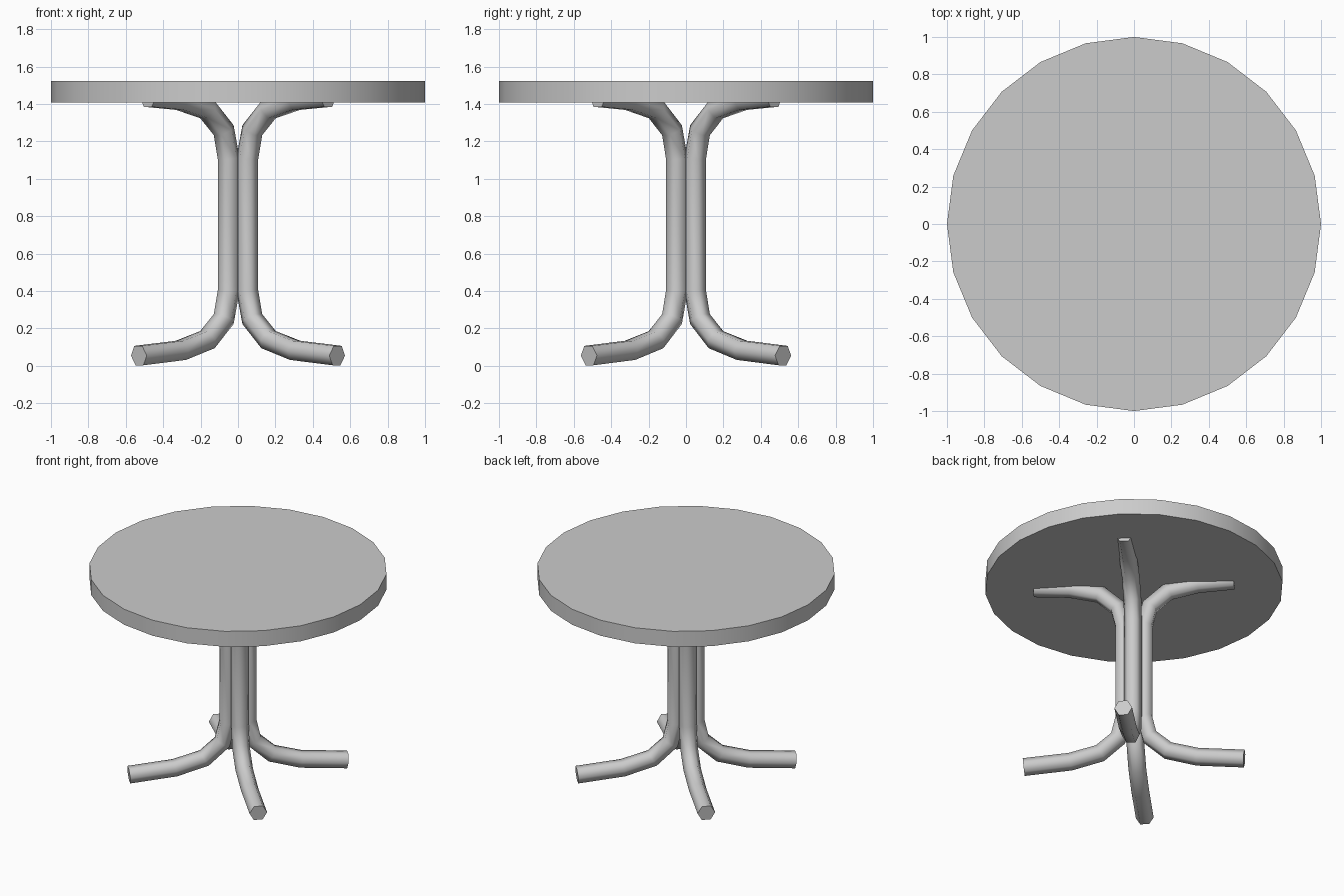
import bpy, bmesh, math
from mathutils import Vector

if "Cube" in bpy.data.objects:
    bpy.data.objects.remove(bpy.data.objects["Cube"])

# Round table top, 24 sides
bpy.ops.mesh.primitive_cylinder_add(vertices=24, radius=1, depth=0.115, location=(0, 0, 1.4665))
top = bpy.context.object
top.name = "table_top"
bpy.ops.object.shade_smooth_by_angle(angle=math.radians(40))

# Leg centre line as (distance from axis, height), from foot to top arm
PATH = [(0.742, 0.055), (0.428, 0.083), (0.229, 0.14), (0.107, 0.25), (0.07, 0.40),
        (0.07, 1.11), (0.107, 1.26), (0.229, 1.37), (0.428, 1.42), (0.672, 1.437)]


def make_leg(name, angle, radius=0.06, sides=6):
    """Sweep a hexagon along the path, in the vertical plane at the given angle."""
    out = Vector((math.cos(angle), math.sin(angle), 0))
    side = Vector((-out.y, out.x, 0))
    pts = [out * r + Vector((0, 0, z)) for r, z in PATH]
    bm = bmesh.new()
    rings = []
    for i, p in enumerate(pts):
        a = (p - pts[max(i - 1, 0)]).normalized()
        b = (pts[min(i + 1, len(pts) - 1)] - p).normalized()
        normal = side.cross((a + b).normalized())
        rings.append([bm.verts.new(p + radius * (side * math.cos(t) + normal * math.sin(t)))
                      for t in (2 * math.pi * k / sides for k in range(sides))])
    for lo, hi in zip(rings, rings[1:]):
        for k in range(sides):
            j = (k + 1) % sides
            bm.faces.new((lo[k], lo[j], hi[j], hi[k]))
    bm.faces.new(rings[0])
    bm.faces.new(rings[-1])
    bmesh.ops.recalc_face_normals(bm, faces=bm.faces)
    mesh = bpy.data.meshes.new(name)
    bm.to_mesh(mesh)
    bm.free()
    leg = bpy.data.objects.new(name, mesh)
    bpy.context.collection.objects.link(leg)
    bpy.ops.object.select_all(action='DESELECT')
    leg.select_set(True)
    bpy.context.view_layer.objects.active = leg
    bpy.ops.object.shade_smooth_by_angle(angle=math.radians(70))


# Four bent tube legs on the diagonals
for name, deg in (("back_right_leg", 44.4), ("back_left_leg", 135.6),
                  ("front_left_leg", 224.4), ("front_right_leg", 315.6)):
    make_leg(name, math.radians(deg))
